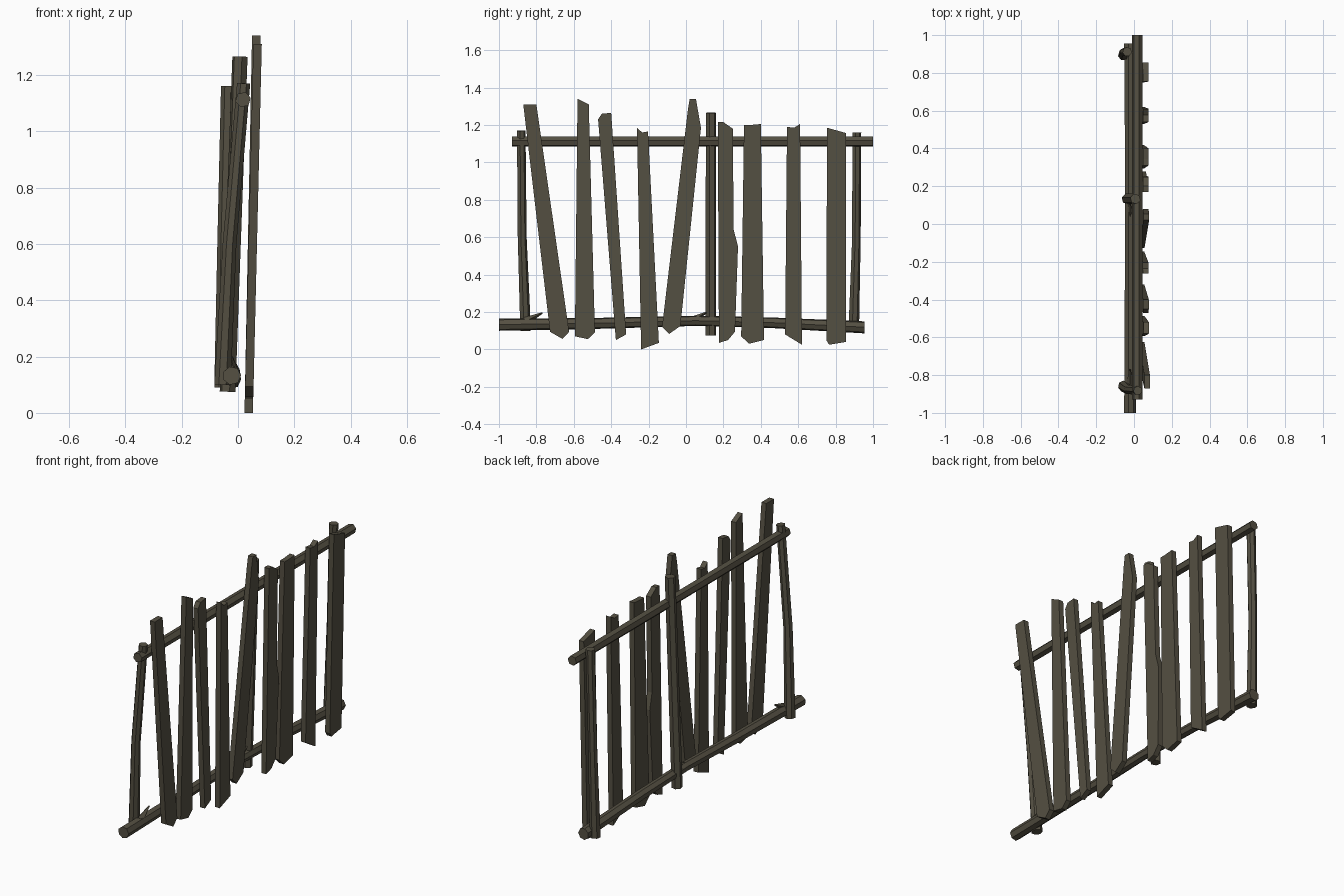
import bpy, bmesh, math
from mathutils import Vector

if "Cube" in bpy.data.objects:
    bpy.data.objects.remove(bpy.data.objects["Cube"])

wood = bpy.data.materials.new("weathered brown wood")
wood.diffuse_color = (0.09, 0.08, 0.055, 1)
wood.use_nodes = True
wood.node_tree.nodes["Principled BSDF"].inputs["Base Color"].default_value = wood.diffuse_color


def finish(bm, name):
    bmesh.ops.recalc_face_normals(bm, faces=bm.faces)
    me = bpy.data.meshes.new(name)
    bm.to_mesh(me)
    bm.free()
    me.materials.append(wood)
    ob = bpy.data.objects.new(name, me)
    bpy.context.collection.objects.link(ob)


def plank(name, outline, extra=0.0, thick=0.03):
    """Board cut to a (y, z) outline, leaning outwards with height."""
    bm = bmesh.new()
    rows = []
    for side in (-0.5, 0.5):
        rows.append([bm.verts.new((0.038 + (0.02 + extra) * z + side * thick, y, z))
                     for y, z in outline])
    bm.faces.new(rows[0])
    bm.faces.new(rows[1][::-1])
    n = len(outline)
    for i in range(n):
        j = (i + 1) % n
        bm.faces.new((rows[0][i], rows[0][j], rows[1][j], rows[1][i]))
    finish(bm, name)


def pole(name, path, sides=7, turn=0.0):
    """Rough faceted pole through (x, y, z, radius) points."""
    bm = bmesh.new()
    pts = [Vector(p[:3]) for p in path]
    axis = (pts[-1] - pts[0]).normalized()
    u = axis.cross(Vector((1, 0, 0))).normalized()
    v = axis.cross(u)
    rings = []
    for c, p in zip(pts, path):
        ring = []
        for i in range(sides):
            a = turn + 2 * math.pi * i / sides
            ring.append(bm.verts.new(c + p[3] * (u * math.cos(a) + v * math.sin(a))))
        rings.append(ring)
    for r, s in zip(rings, rings[1:]):
        for i in range(sides):
            j = (i + 1) % sides
            bm.faces.new((r[i], r[j], s[j], s[i]))
    bm.faces.new(rings[0])
    bm.faces.new(rings[-1])
    finish(bm, name)


# pickets, from -y to +y
pickets = [
    [(-.87, 1.31), (-.80, 1.31), (-.625, .094), (-.66, .056), (-.727, .094)],
    [(-.58, 1.34), (-.52, 1.31), (-.487, .09), (-.525, .055), (-.594, .07)],
    [(-.47, 1.23), (-.45, 1.26), (-.40, 1.265), (-.32, .08), (-.375, .05)],
    [(-.262, 1.185), (-.235, 1.16), (-.203, 1.165), (-.145, .035), (-.24, 0)],
    [(.01, 1.28), (.02, 1.34), (.053, 1.34), (.08, 1.185), (-.03, .125), (-.09, .083), (-.128, .12)],
    [(.17, 1.215), (.20, 1.215), (.25, 1.18), (.255, .64), (.278, .55), (.262, .095), (.225, .05), (.176, .035)],
    [(.31, 1.2), (.345, 1.2), (.40, 1.205), (.417, .05), (.337, .03), (.295, .07)],
    [(.54, 1.19), (.577, 1.185), (.61, 1.205), (.62, .025), (.53, .08)],
    [(.754, 1.185), (.855, 1.157), (.855, .04), (.765, .025), (.75, .05)],
]
for i, o in enumerate(pickets):
    plank(f"picket_{i + 1}", o, 0.004 if i == 0 else 0)

# rails
pole("upper_rail", [(.018, -.93, 1.112, .028), (.018, 1.0, 1.112, .028)], 6, 0.3)
pole("lower_rail", [(-.022, -1, .132, .033), (-.022, -.45, .14, .03),
                    (-.022, .05, .153, .028), (-.022, .45, .143, .029),
                    (-.022, .955, .118, .033)], 7, 0.2)

# posts
pole("left_post", [(-.055, -.859, .1, .03), (-.03, -.877, .6, .025),
                   (.02, -.882, 1.17, .024)], 7)
pole("middle_post", [(-.037, .133, .075, .029), (.007, .133, 1.265, .028)], 6, 0.25)
pole("right_post", [(-.055, .895, .09, .03), (-.05, .91, .6, .024),
                    (-.036, .912, 1.16, .025)], 7)

# broken twig stubs on the lower rail
pole("left_twig", [(-.02, -.86, .15, .022), (-.022, -.768, .195, .004)], 4)
pole("middle_twig", [(-.02, .03, .155, .02), (-.022, .11, .198, .004)], 4)
